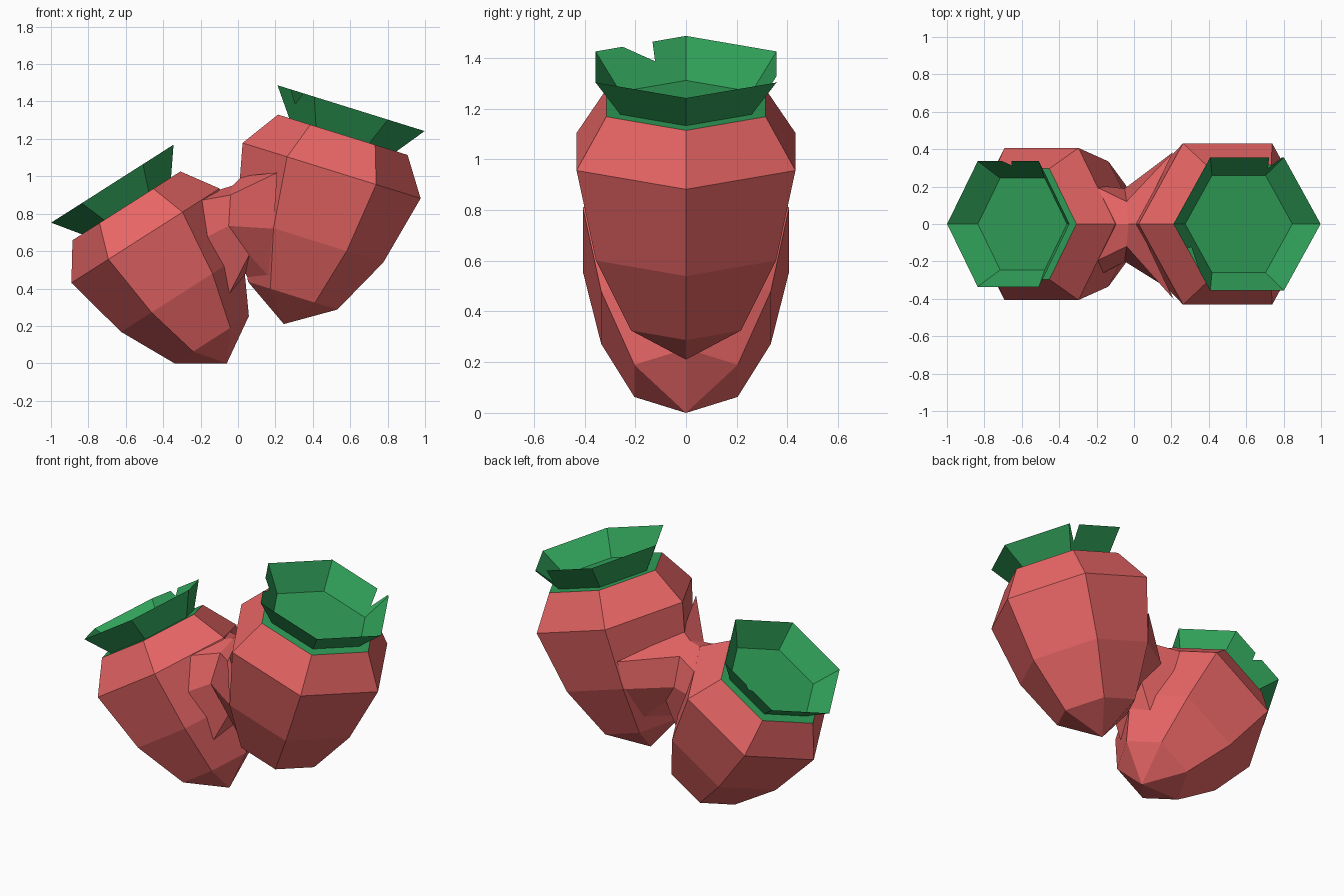
import bpy, bmesh, math
from mathutils import Vector

if "Cube" in bpy.data.objects:
    bpy.data.objects.remove(bpy.data.objects["Cube"])


def material(name, rgb):
    m = bpy.data.materials.new(name)
    m.diffuse_color = (*rgb, 1)
    m.use_nodes = True
    m.node_tree.nodes["Principled BSDF"].inputs["Base Color"].default_value = m.diffuse_color
    return m


RED = material("berry_red", (0.80, 0.13, 0.13))
GREEN = material("leaf_green", (0.03, 0.355, 0.10))


def finish(name, bm, mat, fix=True):
    if fix:
        bmesh.ops.recalc_face_normals(bm, faces=bm.faces)
    me = bpy.data.meshes.new(name)
    bm.to_mesh(me)
    bm.free()
    me.materials.append(mat)
    ob = bpy.data.objects.new(name, me)
    bpy.context.collection.objects.link(ob)
    return ob


def hexagon(bm, r, h):
    return [bm.verts.new((r * math.cos(k * math.pi / 3), r * math.sin(k * math.pi / 3), h))
            for k in range(6)]


def skin(bm, a, b):
    n = len(a)
    for k in range(n):
        j = (k + 1) % n
        bm.faces.new((a[k], a[j], b[j], b[k]))


def place(ob, tip, tilt, size):
    ob.location = tip
    ob.rotation_euler.y = math.radians(tilt)
    ob.scale = (size,) * 3


# Hexagonal berry: rings from the tip up to the open top
BODY = [(0.25, 0.159), (0.41, 0.473), (0.4985, 0.859), (0.363, 1.06)]


def berry(name, *where):
    bm = bmesh.new()
    tip = bm.verts.new((0, 0, 0))
    rings = [hexagon(bm, r, h) for r, h in BODY]
    for k in range(6):
        bm.faces.new((tip, rings[0][(k + 1) % 6], rings[0][k]))
    for a, b in zip(rings, rings[1:]):
        skin(bm, a, b)
    place(finish(name, bm, RED), *where)


# Leaf crown: flat top, flared walls; notches = {panel: [(along, depth), ...]}
def crown(name, notches, *where):
    bm = bmesh.new()
    outer = hexagon(bm, 0.363, 1.06)
    base = hexagon(bm, 0.30, 1.06)
    rim = hexagon(bm, 0.412, 1.209)
    skin(bm, outer, base)
    bm.faces.new(base)
    for k in range(6):
        j = (k + 1) % 6
        cut = []
        for f, d in notches.get(k, []):
            top = rim[k].co.lerp(rim[j].co, f)
            low = base[k].co.lerp(base[j].co, f)
            cut.append(bm.verts.new(top.lerp(low, d)))
        bm.faces.new([base[k], base[j], rim[j]] + cut[::-1] + [rim[k]])
    place(finish(name, bm, GREEN, False), *where)


right = ((0.245, 0, 0.21), 17.3, 1.0)
left = ((-0.06, 0, 0.0), -32.5, 0.942)
berry("right_berry", *right)
berry("left_berry", *left)
crown("right_crown", {3: [(0.37, 0), (0.39, 0.45), (0.70, 0)],
                      1: [(0.02, 0), (0.08, 0.6), (0.2, 0)]}, *right)
crown("left_crown", {1: [(0.45, 0), (0.50, 0.25), (0.60, 0)]}, *left)

# Waisted bridge joining the berries: ring at left berry, waist, ring at right berry
# (the back side hugs the berries more closely than the front)
RINGS = [
    [(-0.11, 0, 0.925), (-0.205, -0.20, 0.87), (-0.18, -0.27, 0.67), (-0.05, -0.18, 0.365),
     (0.02, 0, 0.45), (-0.03, 0.12, 0.42), (-0.14, 0.20, 0.72), (-0.205, 0.20, 0.87)],
    [(-0.03, 0, 0.95), (-0.04, -0.12, 0.90), (-0.05, -0.20, 0.735), (0.06, -0.15, 0.58),
     (0.04, 0, 0.48), (0.05, 0.13, 0.60), (-0.05, 0.19, 0.735), (-0.04, 0.12, 0.90)],
    [(0.02, 0, 1.0), (0.21, -0.40, 1.02), (0.19, -0.35, 0.72), (0.17, -0.22, 0.46),
     (0.05, 0, 0.46), (0.17, 0.22, 0.48), (0.19, 0.35, 0.72), (0.21, 0.385, 0.90)],
]
bm = bmesh.new()
loops = [[bm.verts.new(p) for p in ring] for ring in RINGS]
for a, b in zip(loops, loops[1:]):
    skin(bm, a, b)
finish("bridge", bm, RED)
